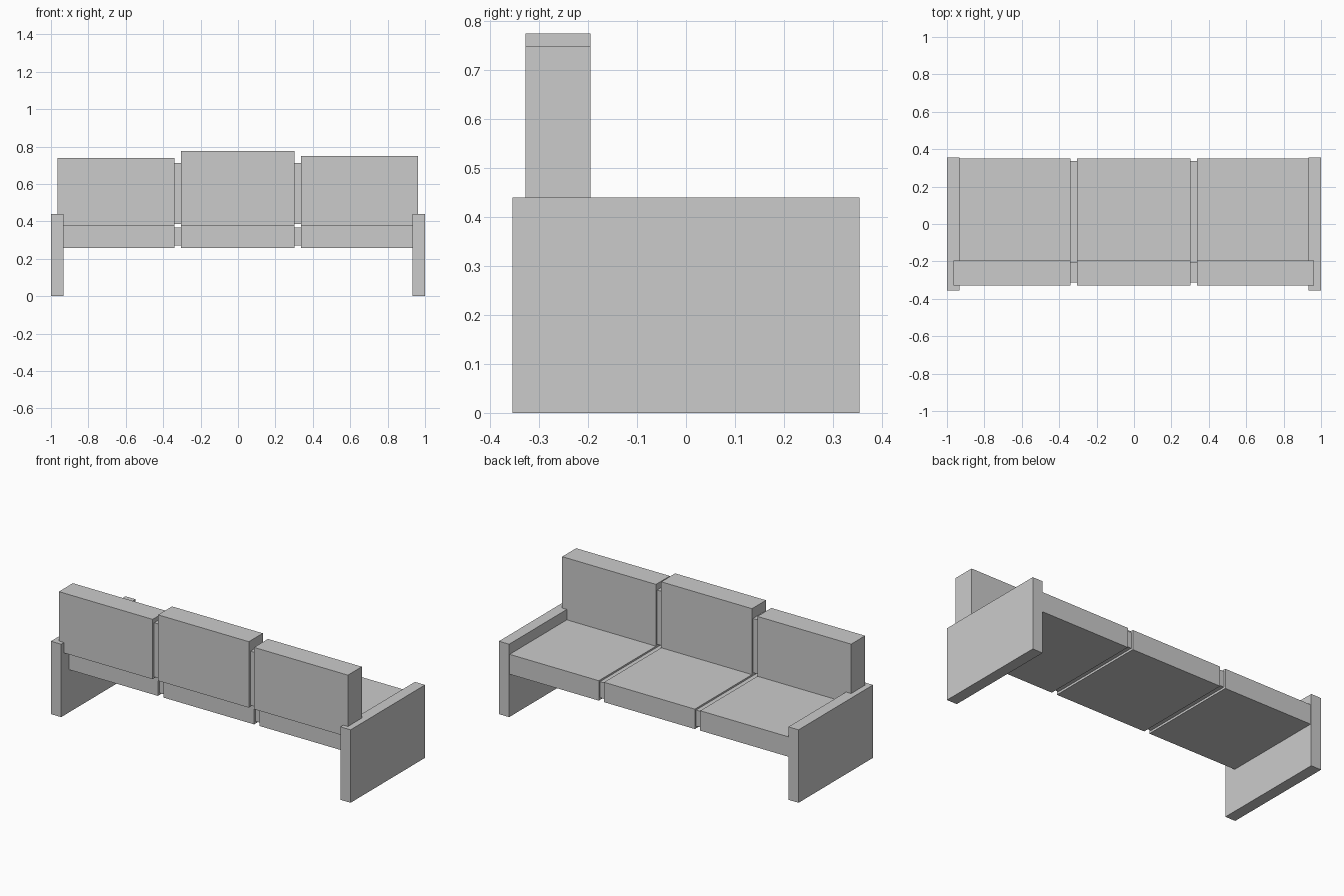
import bpy, bmesh

if "Cube" in bpy.data.objects:
    bpy.data.objects.remove(bpy.data.objects["Cube"])


def box(name, x0, x1, y0, y1, z0, z1):
    """Axis-aligned box from its limits."""
    bm = bmesh.new()
    bmesh.ops.create_cube(bm, size=1)
    for v in bm.verts:
        v.co.x = x0 if v.co.x < 0 else x1
        v.co.y = y0 if v.co.y < 0 else y1
        v.co.z = z0 if v.co.z < 0 else z1
    mesh = bpy.data.meshes.new(name)
    bm.to_mesh(mesh)
    bm.free()
    obj = bpy.data.objects.new(name, mesh)
    bpy.context.collection.objects.link(obj)
    return obj


SEAT_Z = 0.377

# Panel arms that also serve as legs
box("left_arm", -1, -0.932, -0.355, 0.355, 0, 0.44)
box("right_arm", 0.932, 1, -0.355, 0.355, 0, 0.44)

# Three seat cushions; the outer ones butt against the arms
for side, x0, x1 in (("left", -0.932, -0.34), ("middle", -0.304, 0.302), ("right", 0.337, 0.932)):
    box(side + "_seat", x0, x1, -0.278, 0.35, 0.257, SEAT_Z)

# Three back cushions of slightly different height; the outer ones rest over the arms
for side, x0, x1, top in (("left", -0.966, -0.34, 0.738),
                          ("middle", -0.304, 0.302, 0.775),
                          ("right", 0.337, 0.963, 0.75)):
    box(side + "_back", x0, x1, -0.328, -0.195, SEAT_Z, top)

# Recessed strips filling the gaps between cushions
for side, x0, x1 in (("left", -0.34, -0.304), ("right", 0.302, 0.337)):
    box(side + "_seat_strip", x0, x1, -0.265, 0.338, 0.27, 0.367)
    box(side + "_back_strip", x0, x1, -0.313, -0.205, 0.385, 0.712)
